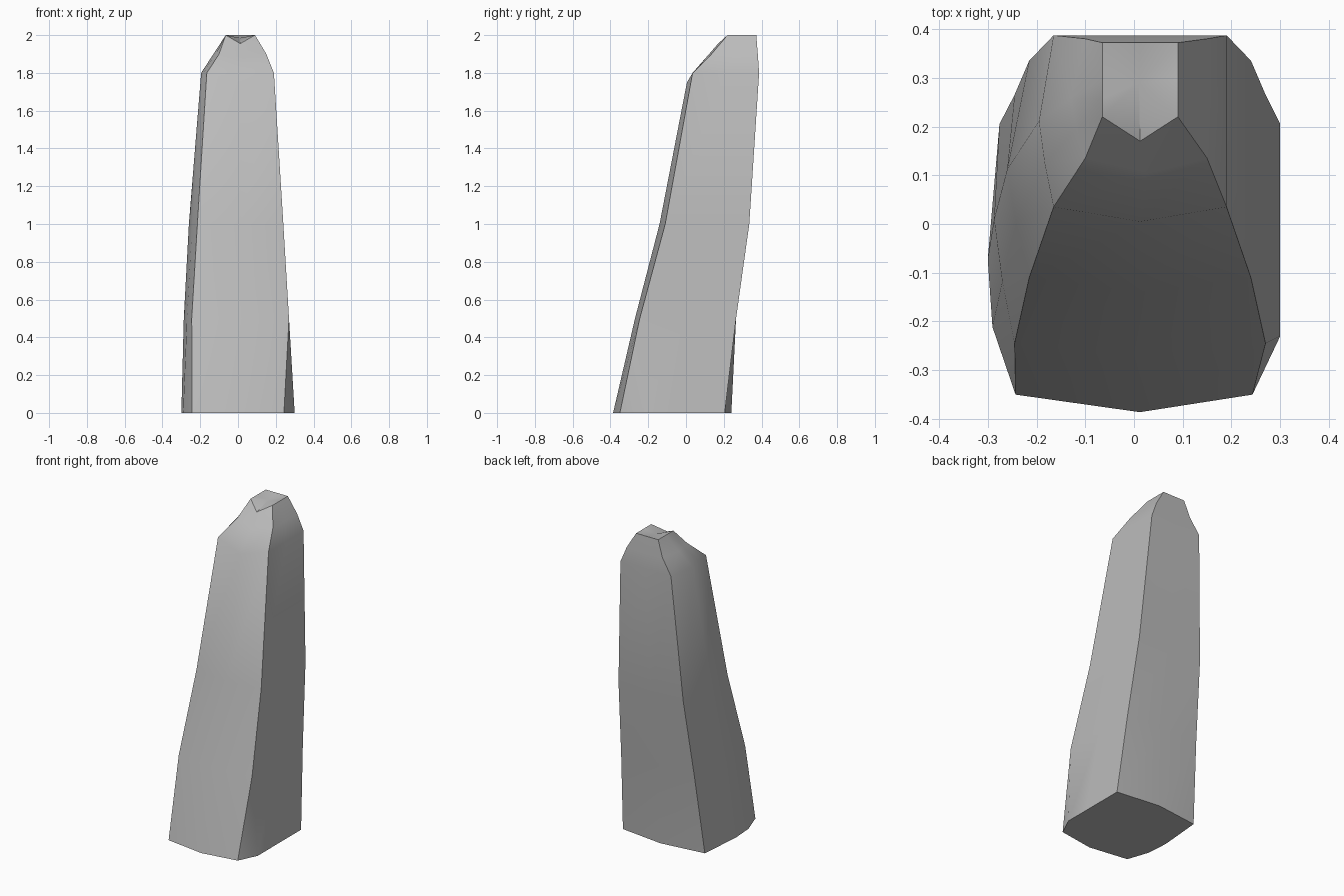
import bpy, bmesh, math

cube = bpy.data.objects.get("Cube")
if cube:
    bpy.data.objects.remove(cube, do_unlink=True)

stone = bpy.data.materials.new("grey_stone")
stone.use_nodes = True
colour = (0.5, 0.5, 0.5, 1)
stone.diffuse_color = colour
stone.node_tree.nodes["Principled BSDF"].inputs["Base Color"].default_value = colour


def ring(z, left, right, front, back, left_bulge, front_bulge,
         back_bulge=0, dip=0, cut_left=0, cut_right=0, cut_depth=0):
    """Cross-section: four corners, swollen mid sides and cut front corners."""
    mid_x, mid_y = (left + right) / 2, (front + back) / 2
    near_y = front + 0.25 * (back - front)
    return [
        (left + cut_left, front, z),
        (mid_x, front - front_bulge, z - dip),
        (right - cut_right, front, z),
        (right, front + cut_depth, z),
        (right, mid_y, z),
        (right, back, z),
        (mid_x, back + back_bulge, z),
        (left, back, z),
        (left - left_bulge, mid_y, z),
        (left - 0.6 * left_bulge, near_y, z),
    ]


# Leaning shaft from the foot to the chipped tip
rings = [
    ring(0, -.276, .3, -.35, .205, .024, .036, back_bulge=.035,
         cut_left=.033, cut_right=.057, cut_depth=.12),
    ring(.5, -.245, .27, -.245, .265, .042, .025),
    ring(1, -.215, .24, -.11, .335, .045, .03),
    ring(1.8, -.165, .19, .035, .387, .03, .03, dip=.05),
    ring(1.9, -.1, .15, .135, .38, .03, .03, dip=.02),
    ring(2, -.065, .09, .22, .372, 0, .05, dip=.045),
]

bm = bmesh.new()
loops = [[bm.verts.new(p) for p in r] for r in rings]
count = len(loops[0])
for low, high in zip(loops, loops[1:]):
    for i in range(count):
        j = (i + 1) % count
        bm.faces.new((low[i], low[j], high[j], high[i]))
bm.faces.new(loops[0][::-1])

# Tip: worn hollow around a centre point
centre = bm.verts.new((.01, .29, 1.985))
for i in range(count):
    bm.faces.new((loops[-1][i], loops[-1][(i + 1) % count], centre))

bmesh.ops.remove_doubles(bm, verts=bm.verts[:], dist=.001)
bmesh.ops.recalc_face_normals(bm, faces=bm.faces[:])
mesh = bpy.data.meshes.new("standing_stone")
bm.to_mesh(mesh)
bm.free()
mesh.materials.append(stone)
obj = bpy.data.objects.new("standing_stone", mesh)
bpy.context.collection.objects.link(obj)

bpy.context.view_layer.objects.active = obj
obj.select_set(True)
bpy.ops.object.shade_smooth_by_angle(angle=math.radians(35))
